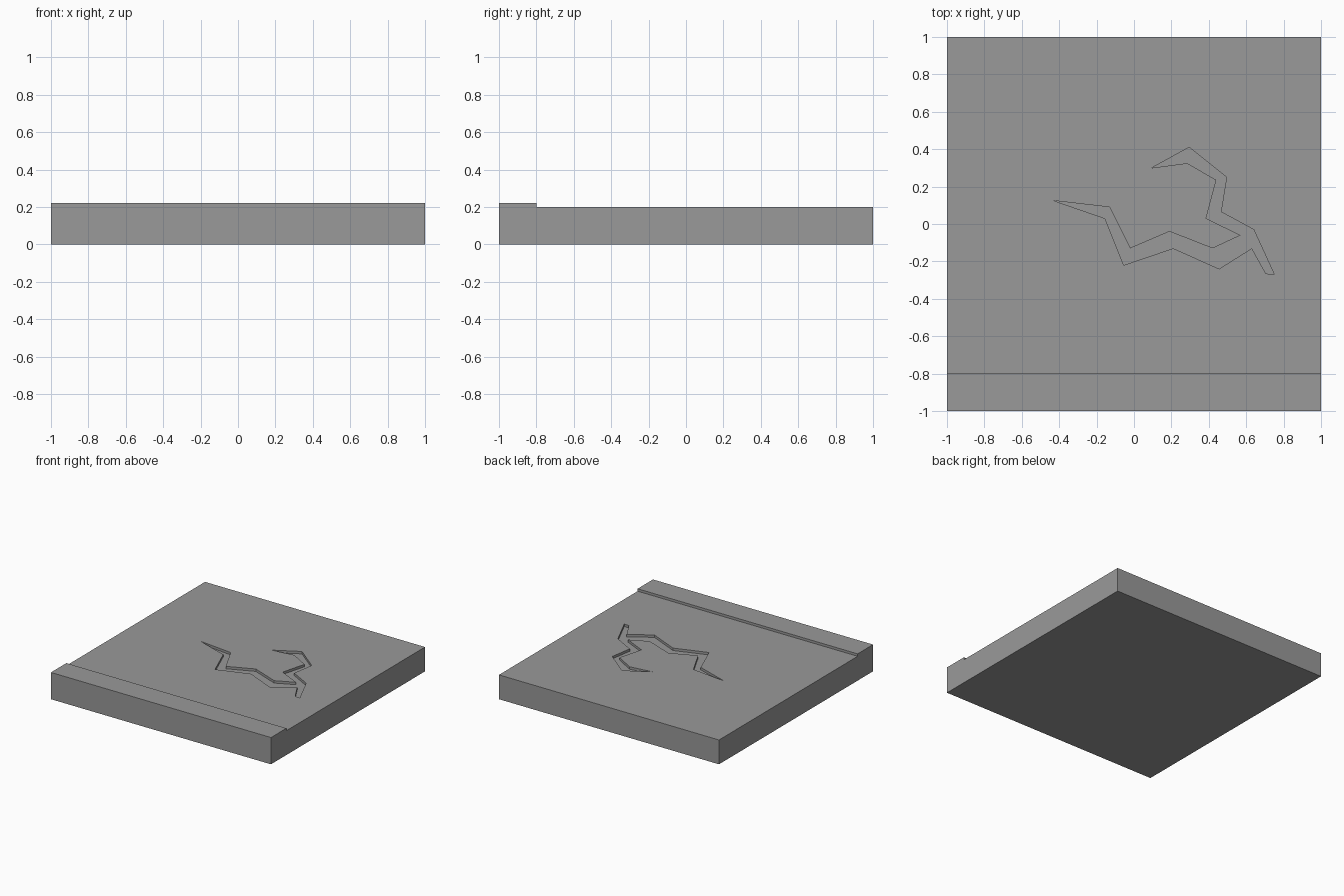
import bpy, bmesh

if "Cube" in bpy.data.objects:
    bpy.data.objects.remove(bpy.data.objects["Cube"], do_unlink=True)

TOP, STEP, CRACK_DEPTH = 0.2, 0.02, 0.02

stone = bpy.data.materials.new("stone grey")
stone.use_nodes = True
GREY = (0.32, 0.32, 0.32, 1)
stone.diffuse_color = GREY
stone.node_tree.nodes["Principled BSDF"].inputs["Base Color"].default_value = GREY


def prism(name, points, offset):
    """Extrude a closed polygon of 3D points by an offset."""
    bm = bmesh.new()
    face = bm.faces.new([bm.verts.new(p) for p in points])
    made = bmesh.ops.extrude_face_region(bm, geom=[face], use_keep_orig=True)
    moved = [v for v in made["geom"] if isinstance(v, bmesh.types.BMVert)]
    bmesh.ops.translate(bm, verts=moved, vec=offset)
    bmesh.ops.recalc_face_normals(bm, faces=bm.faces)
    mesh = bpy.data.meshes.new(name)
    bm.to_mesh(mesh)
    bm.free()
    mesh.materials.append(stone)
    obj = bpy.data.objects.new(name, mesh)
    bpy.context.collection.objects.link(obj)
    return obj


# Slab with a raised curb along the front edge
profile = [(-1, 0), (1, 0), (1, TOP), (-0.8, TOP), (-0.8, TOP + STEP), (-1, TOP + STEP)]
slab = prism("paving_slab", [(-1, y, z) for y, z in profile], (2, 0, 0))

# Jagged branching crack, sunk into the top
outline = [
    (-0.43, 0.125), (-0.13, 0.09), (-0.02, -0.13), (0.19, -0.04), (0.42, -0.13),
    (0.57, -0.06), (0.385, 0.03), (0.44, 0.235), (0.285, 0.325), (0.095, 0.3),
    (0.295, 0.41), (0.495, 0.25), (0.465, 0.065), (0.64, -0.03), (0.75, -0.27),
    (0.705, -0.265), (0.63, -0.13), (0.455, -0.24), (0.21, -0.13), (-0.055, -0.22),
    (-0.155, 0.03),
]
cutter = prism("crack_cutter", [(x, y, TOP - CRACK_DEPTH) for x, y in outline], (0, 0, 0.1))
cutter.hide_render = True

cut = slab.modifiers.new("crack", "BOOLEAN")
cut.operation = "DIFFERENCE"
cut.solver = "EXACT"
cut.object = cutter

# Bake the cut and drop the helper
bpy.context.view_layer.objects.active = slab
bpy.ops.object.modifier_apply(modifier=cut.name)
bpy.data.objects.remove(cutter, do_unlink=True)
